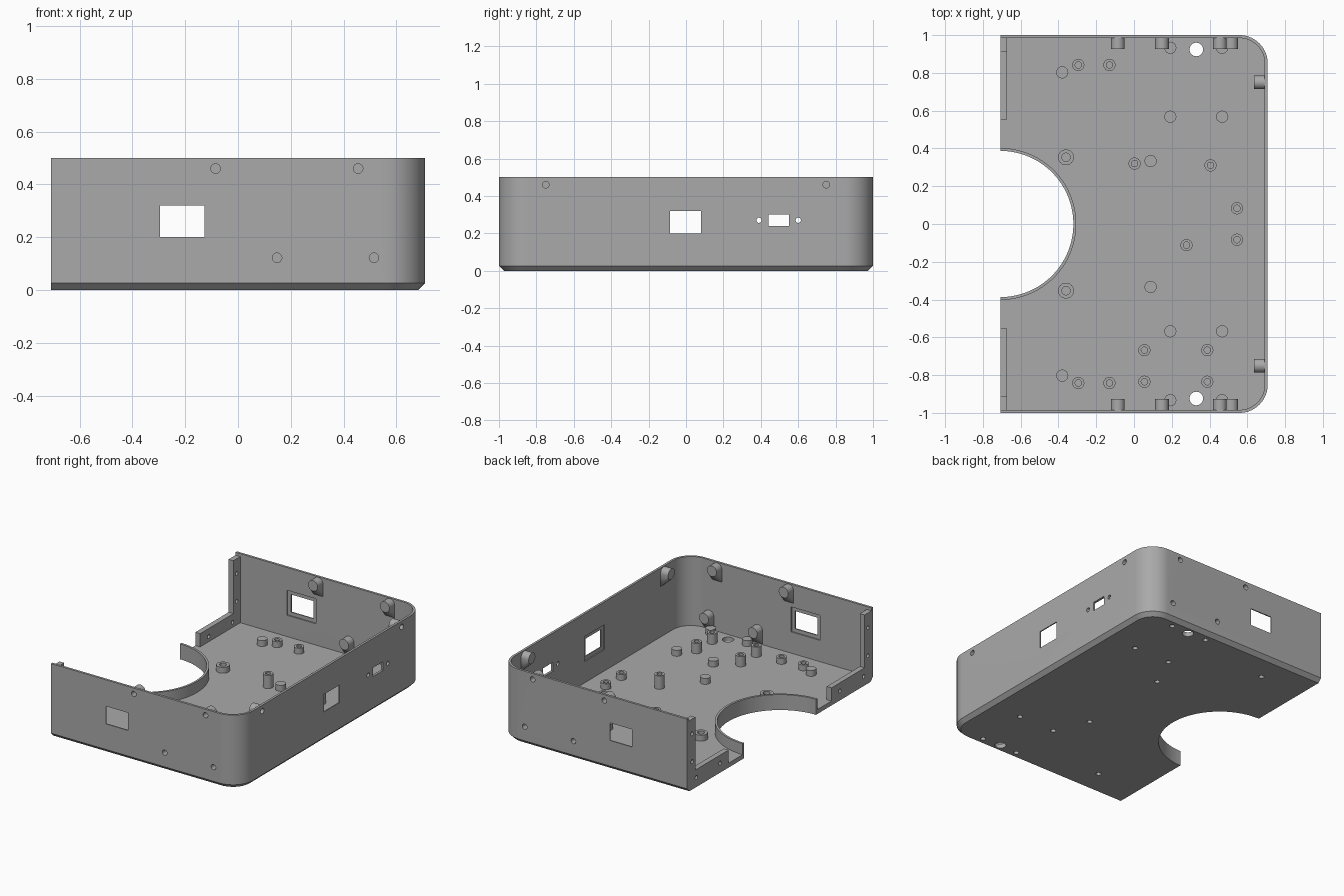
import bpy, bmesh, math
from mathutils import Matrix, Vector

if "Cube" in bpy.data.objects:
    bpy.data.objects.remove(bpy.data.objects["Cube"])

grey = bpy.data.materials.new("plain grey")
grey.use_nodes = True
COLOUR = (0.4, 0.4, 0.4, 1)
grey.diffuse_color = COLOUR
grey.node_tree.nodes["Principled BSDF"].inputs["Base Color"].default_value = COLOUR

HX, HY, TOP = 0.708, 1.0, 0.5        # half width, half depth, wall height
WALL, FLOOR, CHAMFER = 0.016, 0.03, 0.026
CORNER = 0.15


def outline(inset, left=-HX):
    """Plan of the tray: square at the open left side, rounded at the right."""
    r, pts = CORNER - inset, [(left, -HY + inset)]
    for sy, start in ((-1, -90), (1, 0)):
        for i in range(17):
            a = math.radians(start + i * 90 / 16)
            pts.append((HX - CORNER + r * math.cos(a), sy * (HY - CORNER) + r * math.sin(a)))
    return pts + [(left, HY - inset)]


def loft(bm, rings):
    """Closed solid through stacked (points, z) rings."""
    loops = [[bm.verts.new((x, y, z)) for x, y in pts] for pts, z in rings]
    n = len(loops[0])
    bm.faces.new(loops[0][::-1])
    bm.faces.new(loops[-1])
    for a, b in zip(loops, loops[1:]):
        for i in range(n):
            j = (i + 1) % n
            bm.faces.new((a[i], a[j], b[j], b[i]))


def box(bm, lo, hi):
    lo, hi = Vector(lo), Vector(hi)
    m = Matrix.Translation((lo + hi) / 2) @ Matrix.Diagonal((*(hi - lo), 1))
    bmesh.ops.create_cube(bm, size=1, matrix=m)


def rod(bm, start, end, r, sides=32):
    start, end = Vector(start), Vector(end)
    d = end - start
    m = Matrix.Translation((start + end) / 2) @ d.to_track_quat("Z", "Y").to_matrix().to_4x4()
    bmesh.ops.create_cone(bm, cap_ends=True, segments=sides, radius1=r, radius2=r,
                          depth=d.length, matrix=m)


def finish(name, bm):
    bmesh.ops.recalc_face_normals(bm, faces=bm.faces)
    mesh = bpy.data.meshes.new(name)
    bm.to_mesh(mesh)
    bm.free()
    mesh.materials.append(grey)
    obj = bpy.data.objects.new(name, mesh)
    bpy.context.collection.objects.link(obj)
    return obj


def cut(obj, cutter):
    mod = obj.modifiers.new("cut", "BOOLEAN")
    mod.operation, mod.solver, mod.object = "DIFFERENCE", "EXACT", cutter
    mod.use_self = True
    deps = bpy.context.evaluated_depsgraph_get()
    mesh = bpy.data.meshes.new_from_object(obj.evaluated_get(deps))
    obj.modifiers.clear()
    obj.data = mesh


def smooth(obj):
    obj.data.shade_smooth()
    obj.data.set_sharp_from_angle(angle=math.radians(30))


def mirrored(points):
    return [(x, s * y) for x, y in points for s in (1, -1)]


# Feature positions
PILLARS = mirrored([(-0.38, 0.803), (0.192, 0.933), (0.467, 0.933),
                    (0.192, 0.568), (0.467, 0.568), (0.088, 0.333)])
LOW = mirrored([(-0.295, 0.842), (-0.13, 0.842), (0.545, 0.083)])
WIDE = mirrored([(-0.36, 0.353)])
TALL = [(0.003, 0.32), (0.405, 0.31), (0.278, -0.112)]
MEDIUM = [(x, y) for x in (0.055, 0.388) for y in (-0.668, -0.835)]
STANDOFFS = [(p, 0.032, h) for group, h in ((LOW, 0.07), (TALL, 0.12), (MEDIUM, 0.1))
             for p in group] + [(p, 0.042, 0.07) for p in WIDE]

# Wall screw points: (outer wall point, inward direction)
SCREWS = [((x, s * HY, z), (0, -s, 0)) for s in (1, -1)
          for x, z in ((-0.085, 0.46), (0.455, 0.46), (0.148, 0.122), (0.515, 0.122))]
SCREWS += [((HX, s * 0.75, 0.46), (-1, 0, 0)) for s in (1, -1)]

# Tray shell
bm = bmesh.new()
loft(bm, [(outline(CHAMFER), 0), (outline(0), CHAMFER), (outline(0), TOP)])
tray = finish("tray", bm)

bm = bmesh.new()
loft(bm, [(outline(WALL, -1), FLOOR), (outline(WALL, -1), TOP + 0.1)])
cavity = finish("cavity_cutter", bm)

# Openings: round bay, windows with inner rebates, port, drain holes
bm = bmesh.new()
rod(bm, (-HX, 0, -0.1), (-HX, 0, 0.2), 0.395, 96)
for s in (1, -1):
    y0, y1, y2 = s * 0.95, s * 1.05, s * 0.992
    box(bm, (-0.295, min(y0, y1), 0.2), (-0.127, max(y0, y1), 0.32))
    y0 = s * 0.94
    box(bm, (-0.32, min(y0, y2), 0.175), (-0.102, max(y0, y2), 0.345))
    rod(bm, (0.33, s * 0.924, -0.1), (0.33, s * 0.924, 0.1), 0.036)
    rod(bm, (0.6, 0.495 + s * 0.105, 0.27), (0.8, 0.495 + s * 0.105, 0.27), 0.014)
box(bm, (0.65, -0.085, 0.2), (0.8, 0.08, 0.32))
box(bm, (0.64, -0.11, 0.175), (0.7, 0.105, 0.345))
box(bm, (0.65, 0.442, 0.24), (0.8, 0.55, 0.3))
openings = finish("opening_cutter", bm)

# Blind screw holes from outside and below
bm = bmesh.new()
for p, d in SCREWS:
    p, d = Vector(p), Vector(d)
    rod(bm, p - d * 0.02, p + d * 0.055, 0.018, 24)
for x, y in PILLARS:
    rod(bm, (x, y, -0.02), (x, y, 0.055), 0.017, 24)
screw_holes = finish("screw_hole_cutter", bm)

for cutter in (cavity, openings, screw_holes):
    cut(tray, cutter)

# Floor pillars and standoffs
bm = bmesh.new()
for x, y in PILLARS:
    rod(bm, (x, y, FLOOR - 0.005), (x, y, 0.07), 0.032)
pillars = finish("floor_pillars", bm)
cut(pillars, screw_holes)

bm = bmesh.new()
for (x, y), r, h in STANDOFFS:
    rod(bm, (x, y, FLOOR - 0.005), (x, y, h), r)
standoffs = finish("standoffs", bm)
bm = bmesh.new()
for (x, y), r, h in STANDOFFS:
    rod(bm, (x, y, FLOOR + 0.005), (x, y, h + 0.05), r * 0.53, 24)
bores = finish("bore_cutter", bm)
cut(standoffs, bores)

# Wall bosses: round nose blended down onto the wall
bm = bmesh.new()
for p, d in SCREWS:
    p, d = Vector(p), Vector(d)
    side, up = d.cross((0, 0, 1)), Vector((0, 0, 1))
    base, nose = p + d * (WALL - 0.004), p + d * 0.073
    pts = [base + side * s * 0.036 - up * 0.09 for s in (1, -1)]
    for i in range(32):
        a = math.tau * i / 32
        rim = (side * math.cos(a) + up * math.sin(a)) * 0.036
        pts += [base + rim, nose + rim]
    bmesh.ops.convex_hull(bm, input=[bm.verts.new(q) for q in pts])
bosses = finish("wall_bosses", bm)
cut(bosses, screw_holes)

# Rim around the round bay
bm = bmesh.new()
arc = [math.radians(-90 + i * 180 / 64) for i in range(65)]
ring = [(-HX + 0.402 * math.cos(a), 0.402 * math.sin(a)) for a in arc]
ring += [(-HX + 0.387 * math.cos(a), 0.387 * math.sin(a)) for a in reversed(arc)]
loft(bm, [(ring, 0), (ring, 0.105)])
bay_rim = finish("bay_rim", bm)

# Joining flanges at the open side: post and low rail in one L shape
bm = bmesh.new()
for s in (1, -1):
    shape = [(0.553, 0.02), (0.99, 0.02), (0.99, 0.48), (0.91, 0.48), (0.91, 0.12), (0.553, 0.12)]
    loops = [[bm.verts.new((x, s * y, z)) for y, z in shape] for x in (-HX, -HX + 0.036)]
    bm.faces.new(loops[0])
    bm.faces.new(loops[1][::-1])
    for i in range(6):
        j = (i + 1) % 6
        bm.faces.new((loops[0][i], loops[0][j], loops[1][j], loops[1][i]))
flanges = finish("joining_flanges", bm)
bm = bmesh.new()
for s in (1, -1):
    for y, z in ((0.945, 0.38), (0.945, 0.19), (0.9, 0.065), (0.645, 0.065)):
        rod(bm, (-0.8, s * y, z), (-0.6, s * y, z), 0.013, 20)
flange_holes = finish("flange_hole_cutter", bm)
cut(flanges, flange_holes)

for obj in (tray, pillars, standoffs, bosses, bay_rim, flanges):
    smooth(obj)
for cutter in (cavity, openings, screw_holes, bores, flange_holes):
    bpy.data.objects.remove(cutter)
